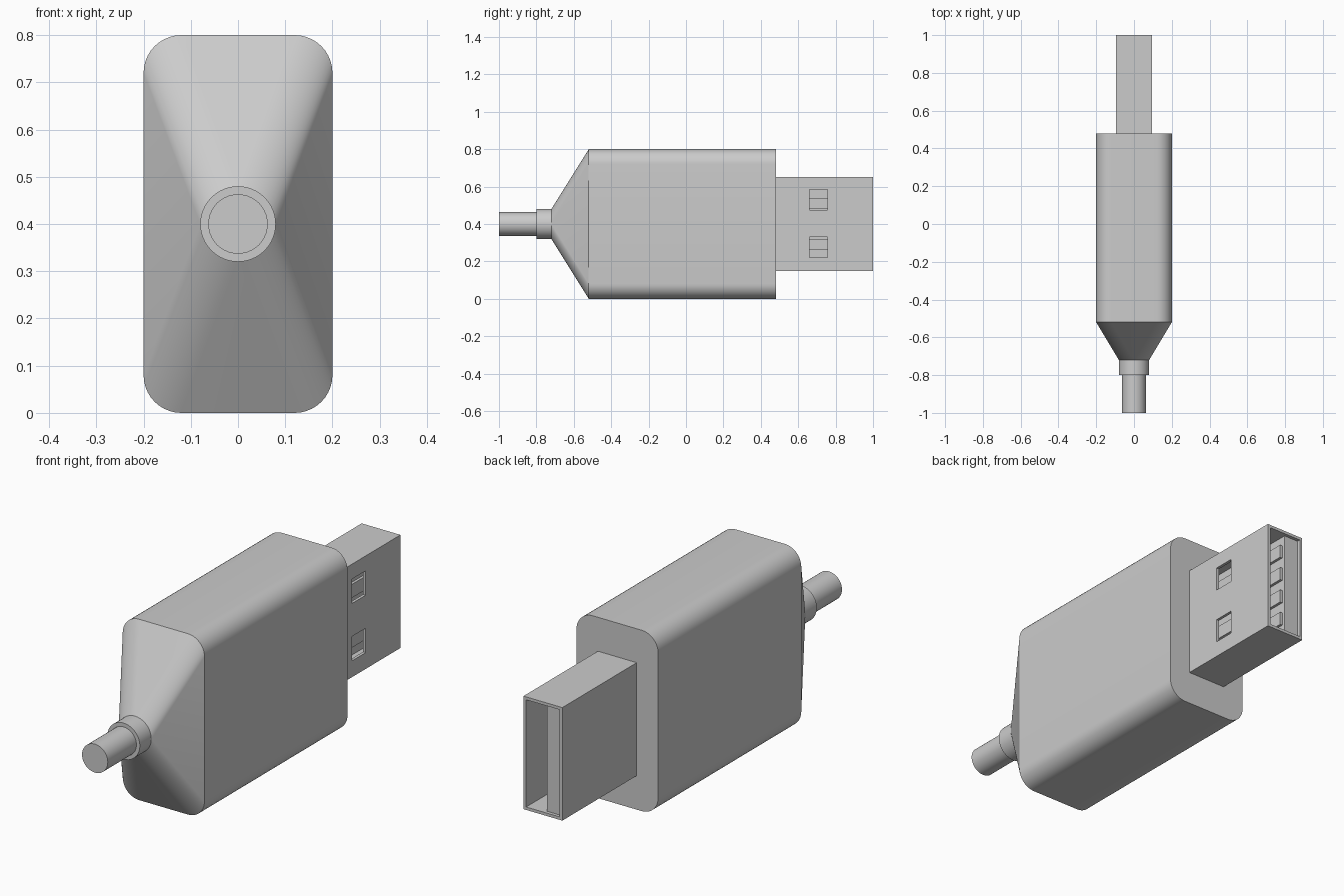
import bpy, bmesh, math
from mathutils import Vector

if "Cube" in bpy.data.objects:
    bpy.data.objects.remove(bpy.data.objects["Cube"])

CZ = 0.4  # height of the plug's axis


def ring(y, hx, hz, r, n=10):
    """Rounded rectangle in the XZ plane; a circle when hx = hz = r."""
    pts = []
    for q, (sx, sz) in enumerate([(1, 1), (-1, 1), (-1, -1), (1, -1)]):
        for i in range(n + 1):
            a = math.pi / 2 * (q + i / n)
            pts.append((sx * (hx - r) + r * math.cos(a), y,
                        CZ + sz * (hz - r) + r * math.sin(a)))
    return pts


def finish(name, bm, smooth=None):
    bmesh.ops.recalc_face_normals(bm, faces=bm.faces)
    me = bpy.data.meshes.new(name)
    bm.to_mesh(me)
    bm.free()
    ob = bpy.data.objects.new(name, me)
    bpy.context.collection.objects.link(ob)
    if smooth:
        bpy.ops.object.select_all(action='DESELECT')
        ob.select_set(True)
        bpy.context.view_layer.objects.active = ob
        bpy.ops.object.shade_smooth_by_angle(angle=math.radians(smooth))
    return ob


def loft(name, rings):
    bm = bmesh.new()
    vs = [[bm.verts.new(p) for p in r] for r in rings]
    for a, b in zip(vs, vs[1:]):
        for i in range(len(a)):
            j = (i + 1) % len(a)
            bm.faces.new((a[i], a[j], b[j], b[i]))
    bm.faces.new(vs[0])
    bm.faces.new(vs[-1])
    bmesh.ops.remove_doubles(bm, verts=bm.verts, dist=1e-5)
    return finish(name, bm, 30)


def box(name, lo, hi):
    bm = bmesh.new()
    bmesh.ops.create_cube(bm, size=1)
    lo, hi = Vector(lo), Vector(hi)
    for v in bm.verts:
        v.co = (lo + hi) / 2 + v.co * (hi - lo)
    return finish(name, bm)


def cut(ob, cutter):
    m = ob.modifiers.new("cut", 'BOOLEAN')
    m.operation, m.solver, m.object = 'DIFFERENCE', 'EXACT', cutter
    cutter.hide_render = True
    cutter.display_type = 'WIRE'


# Moulded grip with tapered nose and round collar
loft("grip_body", [ring(0.48, 0.2, 0.4, 0.08), ring(-0.52, 0.2, 0.4, 0.08),
                   ring(-0.72, 0.08, 0.08, 0.08), ring(-0.80, 0.08, 0.08, 0.08)])

# Cable stub
loft("cable", [ring(-0.79, 0.063, 0.063, 0.063), ring(-1.0, 0.063, 0.063, 0.063)])

# Hollow metal shell with two latch windows on the +x side
W, T = 0.095, 0.013
shell = box("metal_shell", (-W, 0.48, 0.15), (W, 1.0, 0.65))
cut(shell, box("cavity_cutter", (-W + T, 0.4, 0.15 + T), (W - T, 1.1, 0.65 - T)))
for i, z in enumerate((0.276, 0.53)):
    cut(shell, box(f"window_cutter_{i}", (W - 0.05, 0.66, z - 0.054), (W + 0.05, 0.757, z + 0.054)))

# Inner tongue and its four contact strips
box("tongue", (-W + T, 0.47, 0.15 + T), (-0.01, 0.985, 0.65 - T))
for i in range(4):
    z = CZ + (i - 1.5) * 0.11
    box(f"contact_{i}", (-0.02, 0.47, z - 0.03), (0.002, 0.97, z + 0.03))
